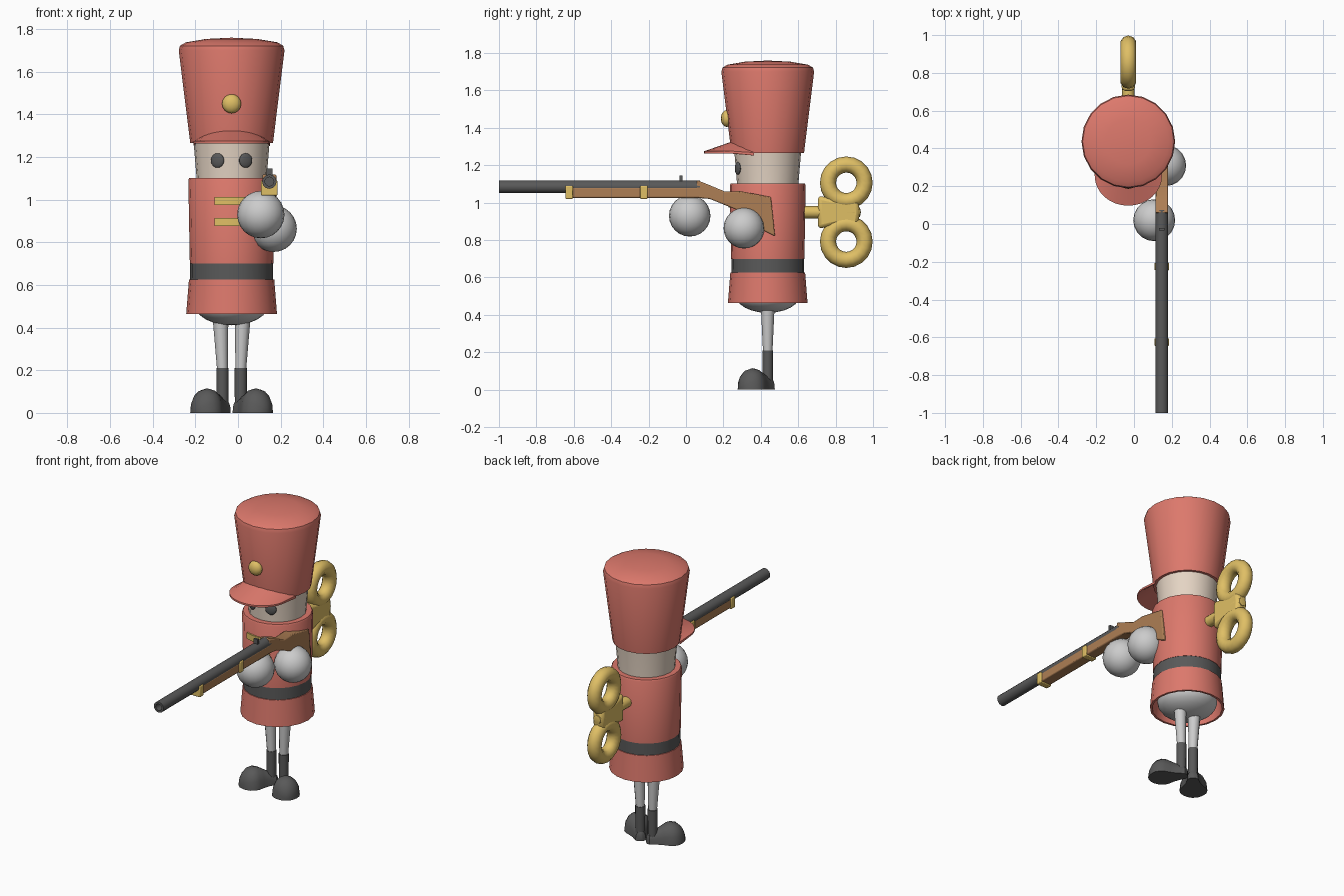
import bpy, bmesh
from math import sin, cos, pi, radians, sqrt
from mathutils import Vector

if "Cube" in bpy.data.objects:
    bpy.data.objects.remove(bpy.data.objects["Cube"])

CX, CY = -0.03, 0.437          # body axis
GX = 0.147                     # rifle plane


def material(name, rgb):
    m = bpy.data.materials.new(name)
    m.diffuse_color = (*rgb, 1)
    m.use_nodes = True
    m.node_tree.nodes["Principled BSDF"].inputs["Base Color"].default_value = m.diffuse_color
    return m


RED = material("red", (0.72, 0.19, 0.15))
SKIN = material("skin", (0.78, 0.66, 0.55))
GOLD = material("gold", (0.74, 0.52, 0.13))
WOOD = material("wood", (0.42, 0.21, 0.09))
DARK = material("dark", (0.1, 0.1, 0.1))


def finish(ob, name, mat, angle=35):
    ob.name = name
    if mat:
        ob.data.materials.append(mat)
    bpy.ops.object.select_all(action='DESELECT')
    ob.select_set(True)
    bpy.context.view_layer.objects.active = ob
    bpy.ops.object.shade_smooth_by_angle(angle=radians(angle))
    return ob


def loft(name, rings, mat=None, caps=True, bevel=0):
    """Skin a list of closed rings of points."""
    bm = bmesh.new()
    vs = [[bm.verts.new(p) for p in r] for r in rings]
    n = len(rings[0])
    for a, b in zip(vs, vs[1:]):
        for i in range(n):
            j = (i + 1) % n
            bm.faces.new((a[i], a[j], b[j], b[i]))
    if caps:
        bm.faces.new(vs[0])
        bm.faces.new(vs[-1])
    bmesh.ops.remove_doubles(bm, verts=bm.verts, dist=1e-5)
    bmesh.ops.recalc_face_normals(bm, faces=bm.faces)
    me = bpy.data.meshes.new(name)
    bm.to_mesh(me)
    bm.free()
    ob = bpy.data.objects.new(name, me)
    bpy.context.collection.objects.link(ob)
    if bevel:
        b = ob.modifiers.new("bevel", 'BEVEL')
        b.width, b.segments = bevel, 2
    return finish(ob, name, mat)


def lathe(name, profile, mat=None, n=20, x=CX, y=CY):
    """Turn (radius, z) points around a vertical axis."""
    return loft(name, [[(x + r * cos(2 * pi * i / n), y + r * sin(2 * pi * i / n), z)
                        for i in range(n)] for r, z in profile], mat, caps=False)


def lathe_y(name, profile, x, z, mat, n=12):
    """Turn (radius, y) points around a front-to-back axis."""
    return loft(name, [[(x + r * cos(2 * pi * i / n), y, z + r * sin(2 * pi * i / n))
                        for i in range(n)] for r, y in profile], mat, caps=False)


def slab(name, outline, x, half, mat, bevel=0):
    """Extrude a (y, z) outline sideways."""
    return loft(name, [[(x + s * half, y, z) for y, z in outline] for s in (-1, 1)],
                mat, bevel=bevel)


def rect(y0, y1, z0, z1):
    return [(y0, z0), (y1, z0), (y1, z1), (y0, z1)]


def ball(name, loc, scale, mat=None, seg=20, rot=(0, 0, 0)):
    bpy.ops.mesh.primitive_uv_sphere_add(segments=seg, ring_count=seg // 2 + 2,
                                         location=loc, rotation=rot)
    ob = bpy.context.object
    ob.scale = scale
    return finish(ob, name, mat)


# Body, head and hat
lathe("hat", [(0, 1.265), (.194, 1.265), (.248, 1.70), (.242, 1.722), (.215, 1.738),
              (.12, 1.754), (0, 1.76)], RED)
lathe("head", [(0, 1.05), (.163, 1.05), (.165, 1.11), (.178, 1.268), (0, 1.268)], SKIN)
lathe("torso", [(0, .70), (.196, .70), (.203, 1.092), (.198, 1.102), (.16, 1.102),
                (0, 1.08)], RED)
lathe("belt", [(0, .62), (.195, .62), (.194, .71), (0, .71)], DARK)
lathe("skirt", [(0, .626), (.2, .626), (.213, .463), (.2, .463), (.187, .6), (0, .6)], RED)
lathe("hips", [(0, .52)] + [(.172 * cos(a * pi / 12), .505 - .094 * sin(a * pi / 12))
                            for a in range(7)])

# Curved hat peak, from the hat surface out to an oval edge
peak = []
for k in range(-8, 9):
    t = k / 8
    a = t * pi / 2
    b = t * radians(68)
    zi = 1.268 + .058 * cos(a)
    inner = (CX + .193 * sin(b), CY - .193 * cos(b))
    outer = (CX + .178 * sin(a), .255 - .158 * cos(a))
    peak.append([(*inner, zi), (*outer, 1.275), (*outer, 1.264), (*inner, zi - .016)])
loft("hat_peak", peak, RED)

ball("hat_button", (CX, .218, 1.45), (.045, .032, .045), GOLD, 12)

# Eyes
for s, side in ((-1, "left"), (1, "right")):
    ball("eye_" + side, (CX + s * .066, .277, 1.184), (.033, .012, .034), DARK, 14,
         (0, 0, s * radians(22)))

# Chest braids wrapped round the torso
for z, label in ((.994, "upper"), (.895, "lower")):
    rings = []
    for k in range(-4, 5):
        a = k / 4 * radians(22.5)
        rings.append([(CX + r * sin(a), CY - r * cos(a), z + h)
                      for r, h in ((.19, -.019), (.21, -.019), (.21, .019), (.19, .019))])
    loft("chest_braid_" + label, rings, GOLD)

# Legs, boots and splayed shoes
SHOE = [(-.036, .012, .04), (-.024, .03, .06), (.02, .04, .078), (.055, .056, .096),
        (.085, .073, .111), (.11, .08, .115), (.14, .074, .107), (.165, .056, .085),
        (.182, .034, .055), (.19, .012, .025)]
for s, side in ((-1, "left"), (1, "right")):
    def ring(cx, r, z):
        return [(cx + r * cos(i * pi / 6), CY + r * sin(i * pi / 6), z) for i in range(12)]
    top, low = CX + s * .053, CX + s * .043
    loft("leg_" + side, [ring(top, .038, .47), ring(low, .025, .2)])
    loft("boot_" + side, [ring(low, .029, .21), ring(low, .028, .03)], DARK)
    fwd = Vector((s * .66, -.75, 0)).normalized()
    across = Vector((-fwd.y, fwd.x, 0))
    base = Vector((low, CY, 0))
    rings = []
    for u, w, h in SHOE:
        rings.append([base + fwd * u + across * (w * cos(pi * i / 8))
                      + Vector((0, 0, h * max(0, sin(pi * i / 8)) ** .8)) for i in range(9)])
    loft("shoe_" + side, rings, DARK)

# Ball hands
ball("front_hand", (.107, .02, .93), (.111,) * 3)
ball("rear_hand", (.167, .31, .864), (.109,) * 3)

# Rifle
lathe_y("barrel", [(0, .075), (.034, .075), (.034, -1), (.021, -1), (.021, -.9), (0, -.9)],
        GX, 1.085, DARK)
slab("stock", [(-.63, 1.082), (.055, 1.082), (.06, 1.12), (.128, 1.093), (.209, 1.059),
               (.289, 1.062), (.454, 1.03), (.476, .821), (.417, .85), (.30, .95),
               (.214, .985), (.128, 1.02), (.06, 1.026), (-.63, 1.026)],
     GX, .033, WOOD, .006)
for y, label in ((-.625, "front"), (-.225, "rear")):
    slab("band_" + label, rect(y - .02, y + .02, 1.02, 1.09), GX, .039, GOLD, .005)
slab("sight_post", rect(-.035, -.02, 1.1, 1.146), GX, .014, DARK)

# Wind-up key
lathe_y("key_stem", [(0, .6), (.033, .6), (.033, .74), (.037, .9), (.025, .93), (0, .935)],
        CX, .949, GOLD)
slab("key_web", [(.705, .86), (.80, .88), (.92, .88), (.93, .949), (.92, 1.018),
                 (.80, 1.018), (.705, 1.038)], CX, .036, GOLD, .02)
for s, label in ((1, "upper"), (-1, "lower")):
    bpy.ops.mesh.primitive_torus_add(major_radius=.098, minor_radius=.043, major_segments=20,
                                     minor_segments=10, location=(CX, .857, .949 + s * .157),
                                     rotation=(0, pi / 2, 0))
    finish(bpy.context.object, "key_loop_" + label, GOLD, 50)
